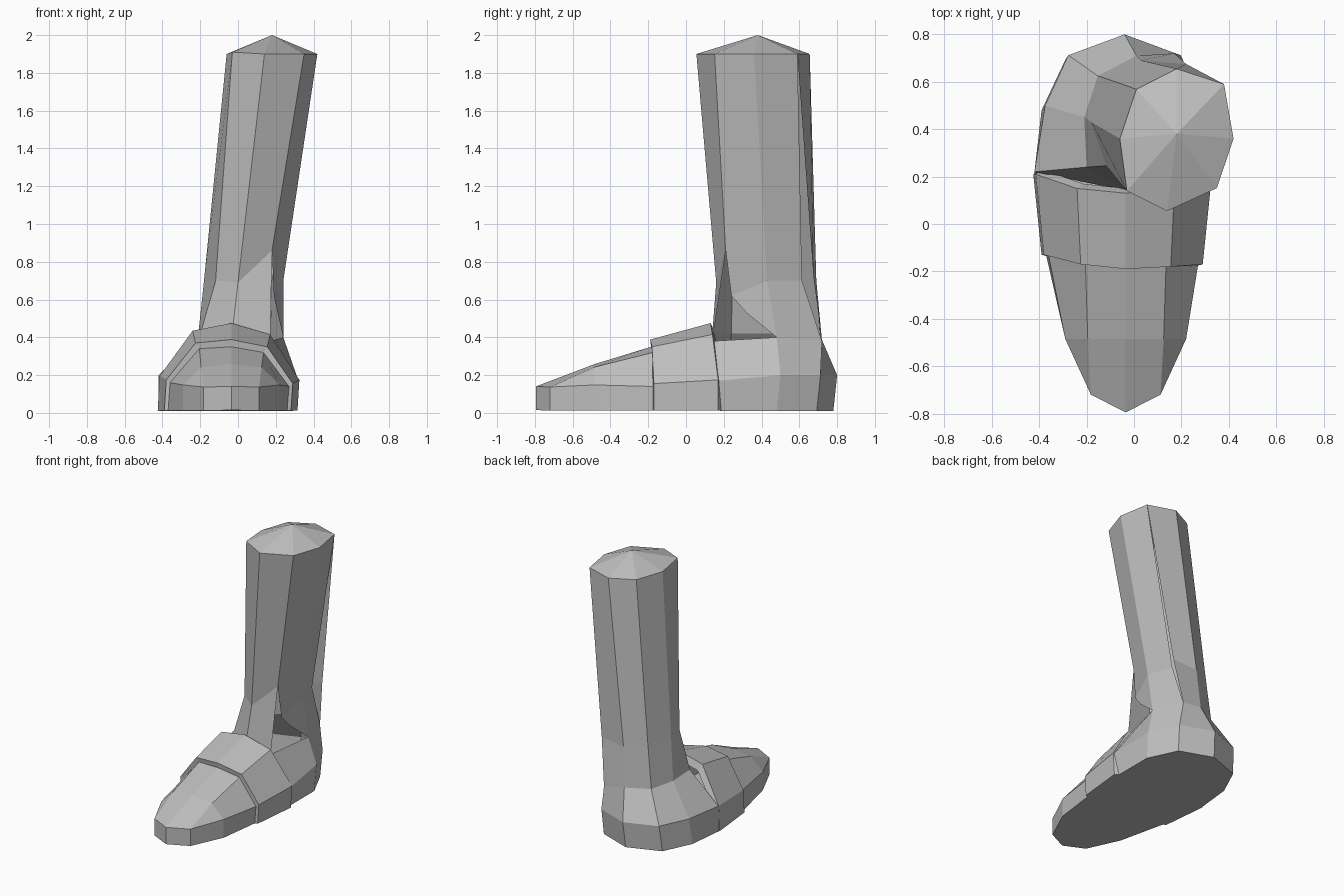
import bpy
import bmesh
from math import cos, sin, pi

cube = bpy.data.objects.get("Cube")
if cube:
    bpy.data.objects.remove(cube, do_unlink=True)

grey = bpy.data.materials.new("plain grey")
grey.use_nodes = True
colour = (0.52, 0.52, 0.52, 1)
grey.diffuse_color = colour
grey.node_tree.nodes["Principled BSDF"].inputs["Base Color"].default_value = colour


def finish(bm, name):
    """Turn the finished bmesh into a flat-shaded object."""
    bmesh.ops.remove_doubles(bm, verts=bm.verts, dist=0.0005)
    bmesh.ops.dissolve_degenerate(bm, edges=bm.edges, dist=0.0005)
    bmesh.ops.recalc_face_normals(bm, faces=bm.faces)
    mesh = bpy.data.meshes.new(name)
    bm.to_mesh(mesh)
    bm.free()
    mesh.materials.append(grey)
    obj = bpy.data.objects.new(name, mesh)
    bpy.context.collection.objects.link(obj)
    return obj


def octagon(bm, cx, cy, rx, ry, z):
    """Eight vertices around the leg, starting at the outer side."""
    return [bm.verts.new((cx + rx * cos(k * pi / 4), cy + ry * sin(k * pi / 4), z))
            for k in range(8)]


def place(vert, x, y, z):
    vert.co = (x, y, z)


# Leg and heel: octagonal rings from the sole to the rim
bm = bmesh.new()
sole = octagon(bm, -0.05, 0.48, 0.34, 0.3, 0.01)
heel = octagon(bm, -0.04, 0.5, 0.335, 0.3, 0.2)
ankle = octagon(bm, 0.01, 0.42, 0.23, 0.29, 0.41)
shin = octagon(bm, 0.03, 0.43, 0.21, 0.26, 0.7)
rim = octagon(bm, 0.18, 0.36, 0.24, 0.295, 1.9)

# Columns that leave the regular ring: front of the heel, ankle and rim
INNER, FRONT, OUTER = 5, 6, 7
place(sole[INNER], -0.42, 0.2, 0.01)
place(sole[FRONT], -0.04, 0.18, 0.01)
place(sole[OUTER], 0.29, 0.18, 0.01)
place(heel[INNER], -0.42, 0.22, 0.2)
place(heel[FRONT], -0.04, 0.17, 0.2)
place(heel[OUTER], 0.32, 0.17, 0.17)
place(ankle[0], 0.24, 0.48, 0.4)
place(ankle[1], 0.17, 0.72, 0.38)
place(ankle[4], -0.21, 0.45, 0.42)
place(ankle[INNER], -0.2, 0.24, 0.42)
place(ankle[FRONT], -0.03, 0.14, 0.43)
place(ankle[OUTER], 0.17, 0.14, 0.38)
place(shin[FRONT], 0, 0.16, 0.69)
place(shin[OUTER], 0.19, 0.24, 0.62)
place(rim[1], 0.38, 0.59, 1.9)
place(rim[INNER], -0.03, 0.14, 1.91)
place(rim[FRONT], 0.14, 0.055, 1.9)

# Extra corners of the ankle opening and of the narrow slit at the back
tip = bm.verts.new((0.18, 0.21, 0.86))
notch = bm.verts.new((0.21, 0.32, 0.53))
slit = bm.verts.new((0.22, 0.675, 0.72))

rings = [sole, heel, ankle, shin, rim]
for level, (low, high) in enumerate(zip(rings, rings[1:])):
    for k in range(8):
        n = (k + 1) % 8
        corners = [low[k], low[n], high[n], high[k]]
        if k == 1:
            corners = [slit if v is shin[1] else v for v in corners]
        if k == FRONT:
            corners = [tip if v is shin[OUTER] else v for v in corners]
        if k == OUTER and low is ankle:
            corners = [notch, ankle[0], shin[0], shin[OUTER]]
        if k == OUTER and low is shin:
            corners.append(tip)
        bm.faces.new(corners)

# Low pointed cap and flat underside
apex = bm.verts.new((0.18, 0.38, 2))
for k in range(8):
    bm.faces.new((rim[k], rim[(k + 1) % 8], apex))
bm.faces.new(sole)
finish(bm, "leg_and_heel")


def arch(bm, y, sweep, side, side_z, shoulder, shoulder_z, top_z, base_side=None):
    """Seven-point arch across the foot: side, shoulder, crown and back down."""
    mid = -0.035
    base = base_side or side
    skew = 0.02 if sweep else 0
    points = [
        (mid - base - skew, y + sweep + skew, 0.012),
        (mid - side - skew / 2, y + sweep + skew, side_z + skew / 2),
        (mid - shoulder, y + skew / 2, shoulder_z + skew / 2),
        (mid, y - skew / 2, top_z),
        (mid + shoulder, y, shoulder_z - skew / 2),
        (mid + side - skew / 2, y + sweep - skew, side_z - skew / 2),
        (mid + base - skew, y + sweep - skew, 0.012),
    ]
    return [bm.verts.new(p) for p in points]


# Foot: instep band with raised edges, then the tapering toe
bm = bmesh.new()
arches = [
    arch(bm, 0.16, 0.05, 0.34, 0.17, 0.18, 0.38, 0.42),
    arch(bm, 0.14, 0.05, 0.37, 0.185, 0.205, 0.425, 0.475),
    arch(bm, -0.18, 0.03, 0.335, 0.165, 0.19, 0.36, 0.388),
    arch(bm, -0.175, 0.02, 0.315, 0.15, 0.17, 0.33, 0.35),
    arch(bm, -0.485, 0, 0.255, 0.148, 0.16, 0.242, 0.258),
    arch(bm, -0.72, 0, 0.147, 0.137, 0.147, 0.137, 0.14),
]
toe = arches[-1]
toe[3].co.y = -0.795
for back, front in zip(arches, arches[1:]):
    for k in range(6):
        bm.faces.new((back[k], back[k + 1], front[k + 1], front[k]))
    bm.faces.new((back[0], front[0], front[6], back[6]))

# Blunt wedge that closes the toe
toe_base = bm.verts.new((-0.035, -0.795, 0.015))
bm.faces.new((toe[0], toe[1], toe[2], toe[3], toe_base))
bm.faces.new((toe_base, toe[3], toe[4], toe[5], toe[6]))
bm.faces.new((toe[0], toe_base, toe[6]))
finish(bm, "foot")
